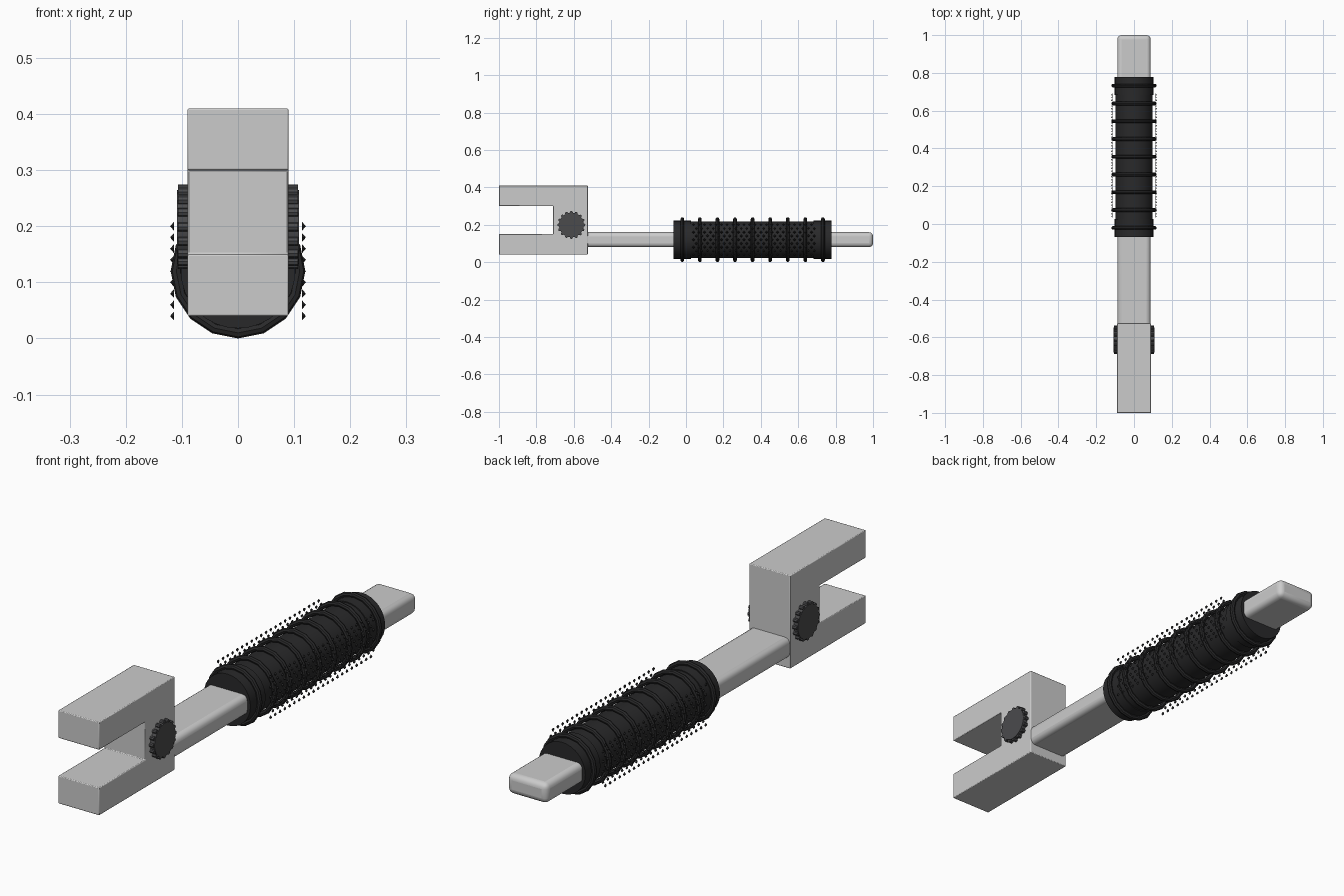
import bpy, bmesh
from math import pi, sin, cos, radians
from mathutils import Matrix, Vector

if "Cube" in bpy.data.objects:
    bpy.data.objects.remove(bpy.data.objects["Cube"])


def material(name, v):
    m = bpy.data.materials.new(name)
    m.diffuse_color = (v, v, v * 1.05, 1)
    m.use_nodes = True
    m.node_tree.nodes["Principled BSDF"].inputs["Base Color"].default_value = m.diffuse_color
    return m


RUBBER = material("rubber", 0.022)
DARK = material("dark_steel", 0.07)


def finish(name, bm, mat=None, bevel=0, segs=2, smooth=True):
    bmesh.ops.recalc_face_normals(bm, faces=bm.faces[:])
    me = bpy.data.meshes.new(name)
    bm.to_mesh(me)
    bm.free()
    ob = bpy.data.objects.new(name, me)
    bpy.context.collection.objects.link(ob)
    if mat:
        me.materials.append(mat)
    if bevel:
        b = ob.modifiers.new("bevel", 'BEVEL')
        b.width, b.segments = bevel, segs
    if smooth:
        bpy.ops.object.select_all(action='DESELECT')
        ob.select_set(True)
        bpy.context.view_layer.objects.active = ob
        bpy.ops.object.shade_smooth_by_angle(angle=radians(35))
    return ob


def cylinder(bm, axis, centre, r, length, sides):
    rot = Matrix.Rotation(pi / 2, 4, 'Y' if axis == 'X' else 'X')
    bmesh.ops.create_cone(bm, cap_ends=True, segments=sides, radius1=r, radius2=r,
                          depth=length, matrix=Matrix.Translation(centre) @ rot)


# C-shaped jaw, extruded across x
bm = bmesh.new()
profile = [(-1, .04), (-.525, .04), (-.525, .41), (-1, .41),
           (-1, .30), (-.71, .30), (-.71, .15), (-1, .15)]
face = bm.faces.new([bm.verts.new((-.09, y, z)) for y, z in profile])
ext = bmesh.ops.extrude_face_region(bm, geom=[face])["geom"]
bmesh.ops.translate(bm, vec=(.18, 0, 0),
                    verts=[g for g in ext if isinstance(g, bmesh.types.BMVert)])
finish("jaw", bm, bevel=.003, segs=2)

# Flat handle bar
bm = bmesh.new()
bmesh.ops.create_cube(bm, size=1, matrix=Matrix.Translation((0, .22, .12))
                      @ Matrix.Diagonal((.176, 1.56, .08, 1)))
finish("handle_bar", bm, bevel=.022, segs=4)

# Rubber grip sleeve with an end collar on each side
ZC = .12
bm = bmesh.new()
cylinder(bm, 'Y', (0, .355, ZC), .098, .82, 32)
cylinder(bm, 'Y', (0, -.02, ZC), .102, .095, 32)
cylinder(bm, 'Y', (0, .73, ZC), .102, .095, 32)
finish("grip_sleeve", bm, RUBBER)

# Nine raised grip rings
def ring(bm, y, major=.11, minor=.01, sides=16, tube=8):
    loops = []
    for i in range(sides):
        a = 2 * pi * i / sides
        loop = []
        for j in range(tube):
            b = 2 * pi * j / tube
            r = major + minor * cos(b)
            loop.append(bm.verts.new((r * sin(a), y + minor * sin(b), ZC + r * cos(a))))
        loops.append(loop)
    for i in range(sides):
        p, q = loops[i], loops[(i + 1) % sides]
        for j in range(tube):
            k = (j + 1) % tube
            bm.faces.new((p[j], p[k], q[k], q[j]))


bm = bmesh.new()
for i in range(9):
    ring(bm, -.02 + .094 * i)
finish("grip_rings", bm, RUBBER)

# Staggered rows of small diamond studs on both sides of the grip
bm = bmesh.new()
for side in (-1, 1):
    turn = Matrix.Rotation(side * pi / 2, 4, 'Y')
    for row in range(9):
        for col in range(22):
            y = .04 + .03 * col + .015 * (row % 2)
            pos = Matrix.Translation((side * .1175, y, .04 + .02 * row))
            bmesh.ops.create_cone(bm, cap_ends=True, segments=4, radius1=.008,
                                  radius2=0, depth=.007, matrix=pos @ turn)
finish("grip_studs", bm, RUBBER, smooth=False)

# Adjusting wheel through the jaw, with teeth around the rim
WC = Vector((0, -.613, .199))
bm = bmesh.new()
cylinder(bm, 'X', WC, .066, .218, 32)
finish("adjusting_wheel", bm, DARK)
bm = bmesh.new()
for i in range(16):
    a = 2 * pi * i / 16
    cylinder(bm, 'X', WC + Vector((0, sin(a), cos(a))) * .067, .008, .214, 8)
finish("wheel_teeth", bm, DARK)
